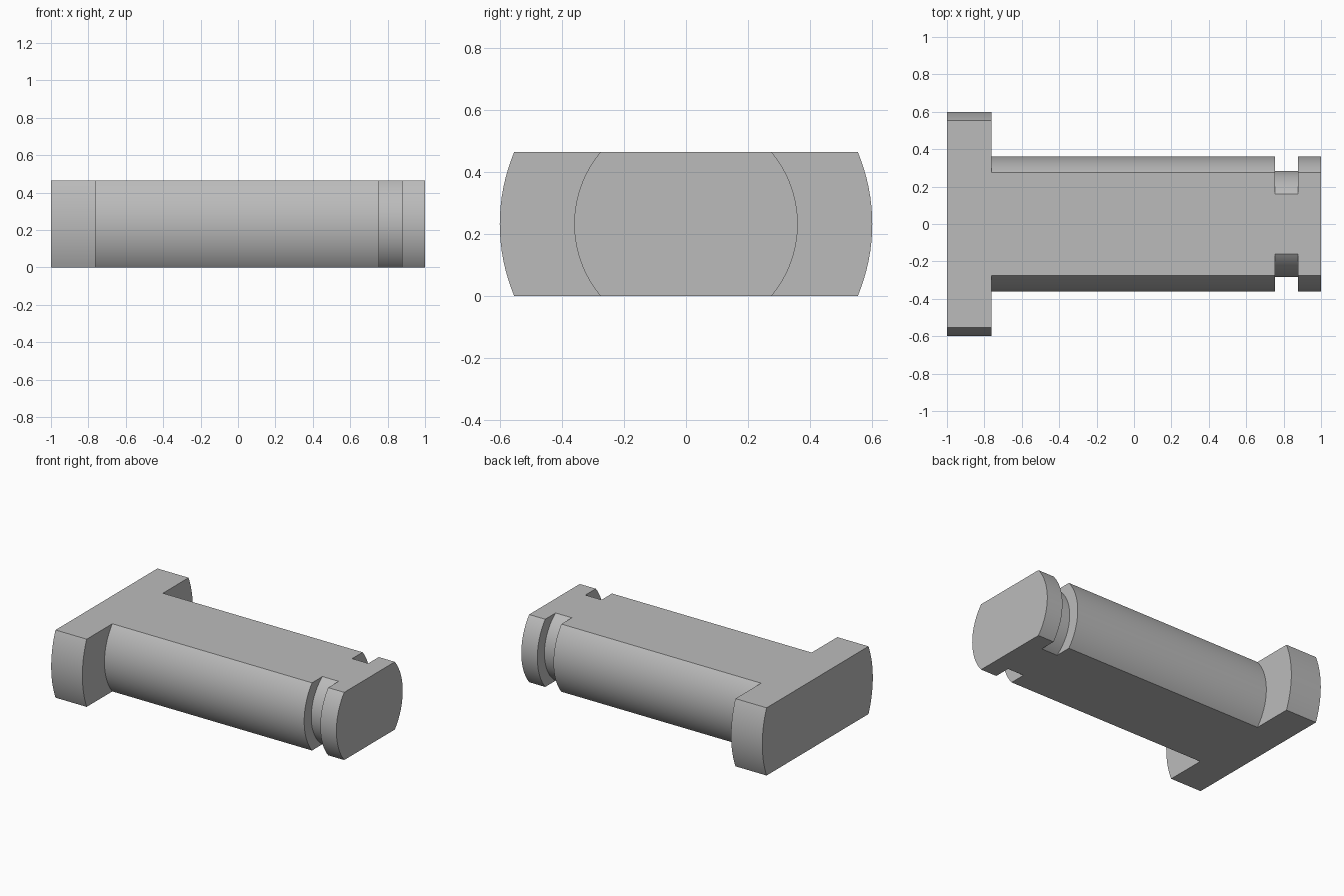
import bpy, bmesh, math
from mathutils import Vector

cube = bpy.data.objects.get("Cube")
if cube:
    bpy.data.objects.remove(cube)

HEIGHT = 0.465
HEAD_R, SHANK_R, GROOVE_R = 0.6, 0.36, 0.283
HEAD_END, GROOVE_START, GROOVE_END = -0.763, 0.755, 0.878

grey = bpy.data.materials.new("plain grey")
grey.use_nodes = True
grey.diffuse_color = (0.5, 0.5, 0.5, 1)
grey.node_tree.nodes["Principled BSDF"].inputs["Base Color"].default_value = grey.diffuse_color


def fill_open_edges(bm):
    edges = [e for e in bm.edges if e.is_boundary]
    bmesh.ops.edgeloop_fill(bm, edges=edges)


# Turned outline of head, shank, retaining groove and tip: (x, radius)
outline = [(-1, HEAD_R), (HEAD_END, HEAD_R), (HEAD_END, SHANK_R),
           (GROOVE_START, SHANK_R), (GROOVE_START, GROOVE_R),
           (GROOVE_END, GROOVE_R), (GROOVE_END, SHANK_R), (1, SHANK_R)]
bm = bmesh.new()
verts = [bm.verts.new((x, r, 0)) for x, r in outline]
edges = [bm.edges.new(pair) for pair in zip(verts, verts[1:])]
bmesh.ops.spin(bm, geom=verts + edges, cent=(0, 0, 0), axis=(1, 0, 0),
               angle=math.tau, steps=128, use_merge=True)
bmesh.ops.remove_doubles(bm, verts=bm.verts[:], dist=0.0001)
fill_open_edges(bm)

# Flat top and bottom
for side in (1, -1):
    bmesh.ops.bisect_plane(bm, geom=bm.verts[:] + bm.edges[:] + bm.faces[:],
                           dist=0.00001, plane_co=(0, 0, side * HEIGHT / 2),
                           plane_no=(0, 0, side), clear_outer=True)
    fill_open_edges(bm)

bmesh.ops.translate(bm, verts=bm.verts[:], vec=Vector((0, 0, HEIGHT / 2)))
bmesh.ops.recalc_face_normals(bm, faces=bm.faces[:])
mesh = bpy.data.meshes.new("flattened_pin")
bm.to_mesh(mesh)
bm.free()
mesh.materials.append(grey)

pin = bpy.data.objects.new("flattened_pin", mesh)
bpy.context.collection.objects.link(pin)
bpy.ops.object.select_all(action="DESELECT")
pin.select_set(True)
bpy.context.view_layer.objects.active = pin
bpy.ops.object.shade_smooth_by_angle(angle=math.radians(20))
